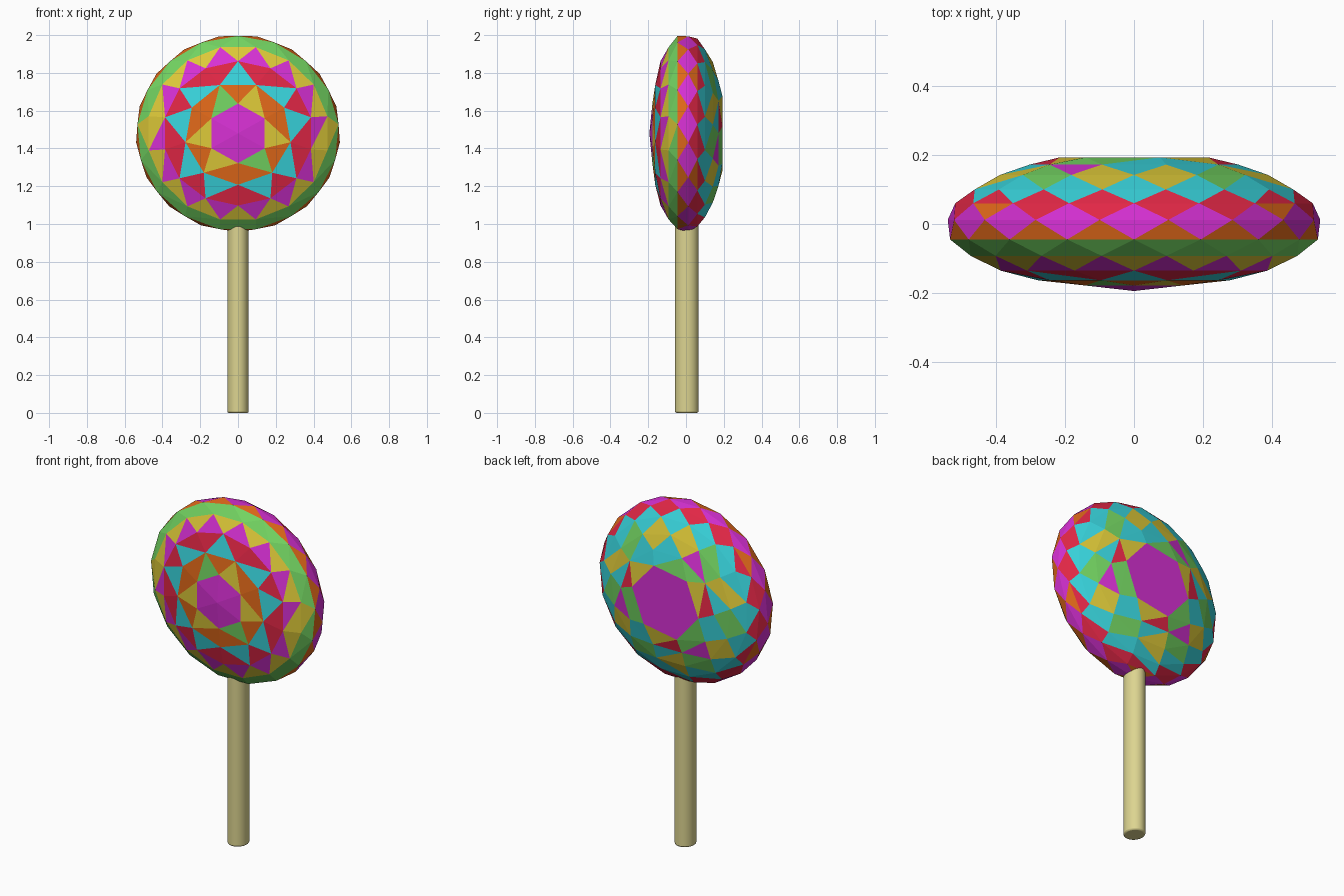
import bpy, bmesh, math

if "Cube" in bpy.data.objects:
    bpy.data.objects.remove(bpy.data.objects["Cube"])

def material(name, rgb):
    m = bpy.data.materials.new(name)
    m.diffuse_color = (*rgb, 1)
    m.use_nodes = True
    m.node_tree.nodes["Principled BSDF"].inputs["Base Color"].default_value = m.diffuse_color
    return m

COLOURS = {
    "M": material("magenta", (0.68, 0.03, 0.66)),
    "R": material("red", (0.75, 0.02, 0.06)),
    "O": material("orange", (0.75, 0.14, 0.01)),
    "Y": material("yellow", (0.72, 0.58, 0.04)),
    "G": material("green", (0.17, 0.65, 0.12)),
    "C": material("cyan", (0.04, 0.66, 0.72)),
}
KEYS = list(COLOURS)

# Candy: staggered rings from front to back (depth, radius, vertex count)
RINGS = [(-0.178, 0.165, 6), (-0.163, 0.285, 9), (-0.135, 0.40, 14),
         (-0.092, 0.487, 16), (-0.045, 0.54, 17), (0.012, 0.547, 17),
         (0.06, 0.525, 17), (0.10, 0.475, 16), (0.142, 0.395, 13),
         (0.172, 0.305, 10), (0.193, 0.22, 6)]
# Per band: colours cycled by triangles based on the front ring / on the back ring
BANDS = [("YYG", "O"), ("C", "R"), ("M", "Y"), ("G", "G"), ("O", "M"),
         ("M", "RRO"), ("R", "C"), ("C", "YG"), ("YG", "CCM"), ("CRG", "YG")]

bm = bmesh.new()
rings = []
for k, (y, r, n) in enumerate(RINGS):
    off = 0.5 * (k % 2) * 2 * math.pi / n + (0.35 if k == len(RINGS) - 1 else 0)
    angles = [off + 2 * math.pi * i / n for i in range(n)]
    verts = [bm.verts.new((r * 0.99 * math.sin(a), y, 1.48 + r * 0.955 * math.cos(a)))
             for a in angles]
    rings.append((verts, off, n))

def face(verts, key):
    f = bm.faces.new(verts)
    f.material_index = KEYS.index(key)
    return f

# Zip neighbouring rings together with triangles
for k, ((va, oa, na), (vb, ob, nb), (ca, cb)) in enumerate(zip(rings, rings[1:], BANDS)):
    i = j = 0
    while i < na or j < nb:
        mid_a = oa + 2 * math.pi * (i + 0.5) / na
        mid_b = ob + 2 * math.pi * (j + 0.5) / nb
        if j >= nb or (i < na and mid_a <= mid_b):
            f = face((va[i % na], va[(i + 1) % na], vb[j % nb]), ca[i % len(ca)])
            # the green rim turns yellow at the far left and right
            if k == 3 and abs(f.calc_center_median().z - 1.48) < 0.13:
                f.material_index = KEYS.index("Y")
            i += 1
        else:
            face((va[i % na], vb[(j + 1) % nb], vb[j % nb]), cb[j % len(cb)])
            j += 1

# Pointed front cap and flat back cap
tip = bm.verts.new((0, -0.194, 1.48))
front, _, n = rings[0]
for i in range(n):
    face((front[i], front[(i + 1) % n], tip), "M")
face(rings[-1][0], "M")
bmesh.ops.recalc_face_normals(bm, faces=bm.faces)

mesh = bpy.data.meshes.new("candy")
bm.to_mesh(mesh)
bm.free()
for m in COLOURS.values():
    mesh.materials.append(m)
candy = bpy.data.objects.new("candy", mesh)
bpy.context.collection.objects.link(candy)

# Stick: smooth round rod with slightly softened ends
bpy.ops.mesh.primitive_cylinder_add(vertices=32, radius=0.058, depth=1.04,
                                    location=(0, 0.004, 0.52))
stick = bpy.context.object
stick.name = "stick"
stick.scale = (0.97, 1.07, 1)
stick.data.materials.append(material("stick_cream", (0.72, 0.66, 0.28)))
bevel = stick.modifiers.new("soft_ends", "BEVEL")
bevel.width = 0.008
bevel.segments = 2
bpy.ops.object.shade_smooth_by_angle()
